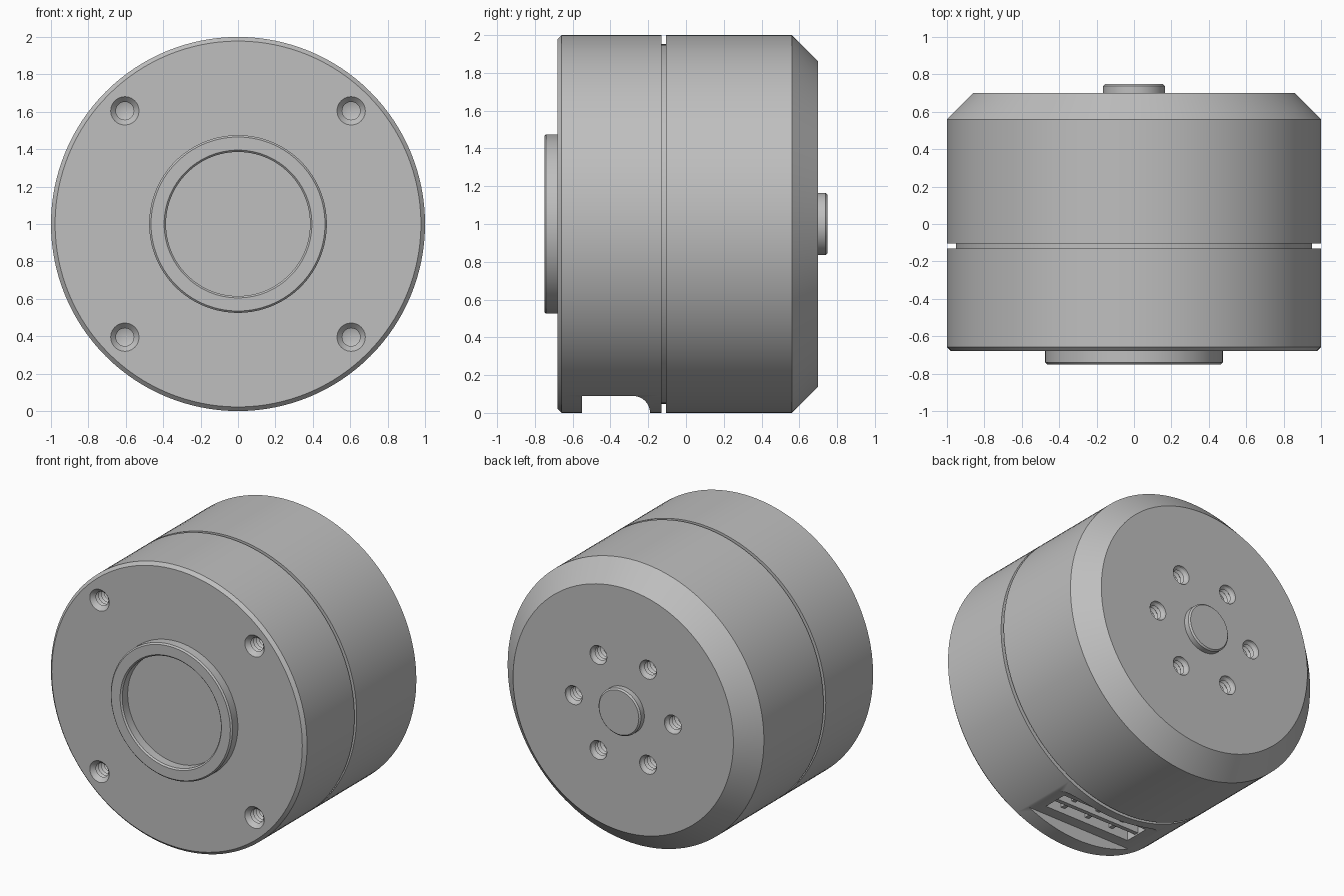
import bpy, bmesh, math
from mathutils import Matrix, Vector

cube = bpy.data.objects.get("Cube")
if cube:
    bpy.data.objects.remove(cube, do_unlink=True)

grey = bpy.data.materials.new("machined_grey")
grey.use_nodes = True
colour = (0.52, 0.52, 0.52, 1)
grey.diffuse_color = colour
grey.node_tree.nodes["Principled BSDF"].inputs["Base Color"].default_value = colour


def to_object(name, bm):
    bmesh.ops.recalc_face_normals(bm, faces=bm.faces)
    mesh = bpy.data.meshes.new(name)
    bm.to_mesh(mesh)
    bm.free()
    mesh.materials.append(grey)
    obj = bpy.data.objects.new(name, mesh)
    bpy.context.collection.objects.link(obj)
    return obj


def lathe(name, profile, centre=(0, 0, 1), steps=128):
    """Revolve (radius, y) points, from axis to axis, about the y direction."""
    bm = bmesh.new()
    rings = []
    for r, y in profile:
        count = steps if r > 0 else 1
        rings.append([bm.verts.new((centre[0] + r * math.cos(math.tau * i / steps),
                                    centre[1] + y,
                                    centre[2] + r * math.sin(math.tau * i / steps)))
                      for i in range(count)])
    for a, b in zip(rings, rings[1:]):
        for i in range(steps):
            j = (i + 1) % steps
            if len(a) == 1:
                bm.faces.new((a[0], b[i], b[j]))
            elif len(b) == 1:
                bm.faces.new((a[i], a[j], b[0]))
            else:
                bm.faces.new((a[i], a[j], b[j], b[i]))
    return to_object(name, bm)


def box(name, low, high):
    low, high = Vector(low), Vector(high)
    bm = bmesh.new()
    bmesh.ops.create_cube(bm, size=1, matrix=Matrix.Translation((low + high) / 2)
                          @ Matrix.Diagonal((*(high - low), 1)))
    return to_object(name, bm)


def prism_x(name, outline, half):
    """Extrude a (y, z) outline across x."""
    bm = bmesh.new()
    face = bm.faces.new([bm.verts.new((-half, y, z)) for y, z in outline])
    new = bmesh.ops.extrude_face_region(bm, geom=[face])["geom"]
    bmesh.ops.translate(bm, vec=(2 * half, 0, 0),
                        verts=[v for v in new if isinstance(v, bmesh.types.BMVert)])
    return to_object(name, bm)


def cut(target, cutters):
    for cutter in cutters:
        cutter.hide_render = True
        mod = target.modifiers.new("cut", "BOOLEAN")
        mod.operation, mod.solver, mod.object = "DIFFERENCE", "EXACT", cutter
        bpy.context.view_layer.objects.active = target
        bpy.ops.object.modifier_apply(modifier=mod.name)
        bpy.data.objects.remove(cutter, do_unlink=True)


def threaded_hole(x, z, face_y, inward, mouth, root, crest):
    """Cutter with a chamfered mouth, saw-tooth thread and drilled tip."""
    pitch, turns, start = 0.03, 7, 0.015
    points = [(0, -0.05), (mouth, -0.05), (mouth, 0), (root, start)]
    for i in range(turns):
        y = start + i * pitch
        points += [(crest, y + pitch / 2), (root, y + pitch)]
    points.append((0, start + turns * pitch + 0.03))
    return lathe("hole_cutter", [(r, y * inward) for r, y in points],
                 (x, face_y, z), 24)


# Front housing with raised pilot ring and shallow recess
front = lathe("front_housing", [
    (0, -0.68), (0.385, -0.68), (0.385, -0.74), (0.395, -0.75), (0.465, -0.75),
    (0.475, -0.74), (0.475, -0.68), (0.978, -0.68), (1, -0.658), (1, -0.13), (0, -0.13)])

# Cable notch underneath, with one rounded corner, and the socket cavity
arc = [(-0.28 + 0.09 * math.sin(a), 0.09 * math.cos(a))
       for a in [math.radians(15 * i) for i in range(7)]]
notch = prism_x("notch_cutter", [(-0.55, -0.1), (-0.55, 0.09)] + arc + [(-0.19, -0.1)], 0.7)
socket = box("socket_cutter", (-0.34, -0.47, 0.05), (0.34, -0.29, 0.25))
cut(front, [notch, socket])
cut(front, [threaded_hole(sx * 0.605, 1 + sz * 0.605, -0.68, 1, 0.076, 0.062, 0.048)
            for sx in (-1, 1) for sz in (-1, 1)])

# Rear bell with tapered rim and a ring of six threaded holes
rear = lathe("rear_bell", [(0, -0.105), (1, -0.105), (1, 0.56), (0.86, 0.70), (0, 0.70)])
cut(rear, [threaded_hole(0.387 * math.cos(a), 1 + 0.387 * math.sin(a), 0.70, -1,
                         0.066, 0.062, 0.046)
           for a in [math.radians(60 * i) for i in range(6)]])

# Recessed ring that joins both halves, and the shaft end
core = lathe("groove_ring", [(0, -0.14), (0.952, -0.14), (0.952, -0.095), (0, -0.095)])
shaft = lathe("shaft_end", [(0, 0.69), (0.165, 0.69), (0.165, 0.738), (0.155, 0.748), (0, 0.748)])

# Socket divider and contact ribs
box("socket_divider", (-0.34, -0.395, 0.1), (0.34, -0.365, 0.25))
for i, x in enumerate((-0.2, 0, 0.2)):
    box(f"socket_rib_{i + 1}", (x - 0.015, -0.47, 0.13), (x + 0.015, -0.29, 0.25))

# Smooth the turned parts, keeping machined edges crisp
bpy.ops.object.select_all(action="DESELECT")
for obj in (front, rear, core, shaft):
    obj.select_set(True)
bpy.context.view_layer.objects.active = front
bpy.ops.object.shade_smooth_by_angle(angle=math.radians(25))
